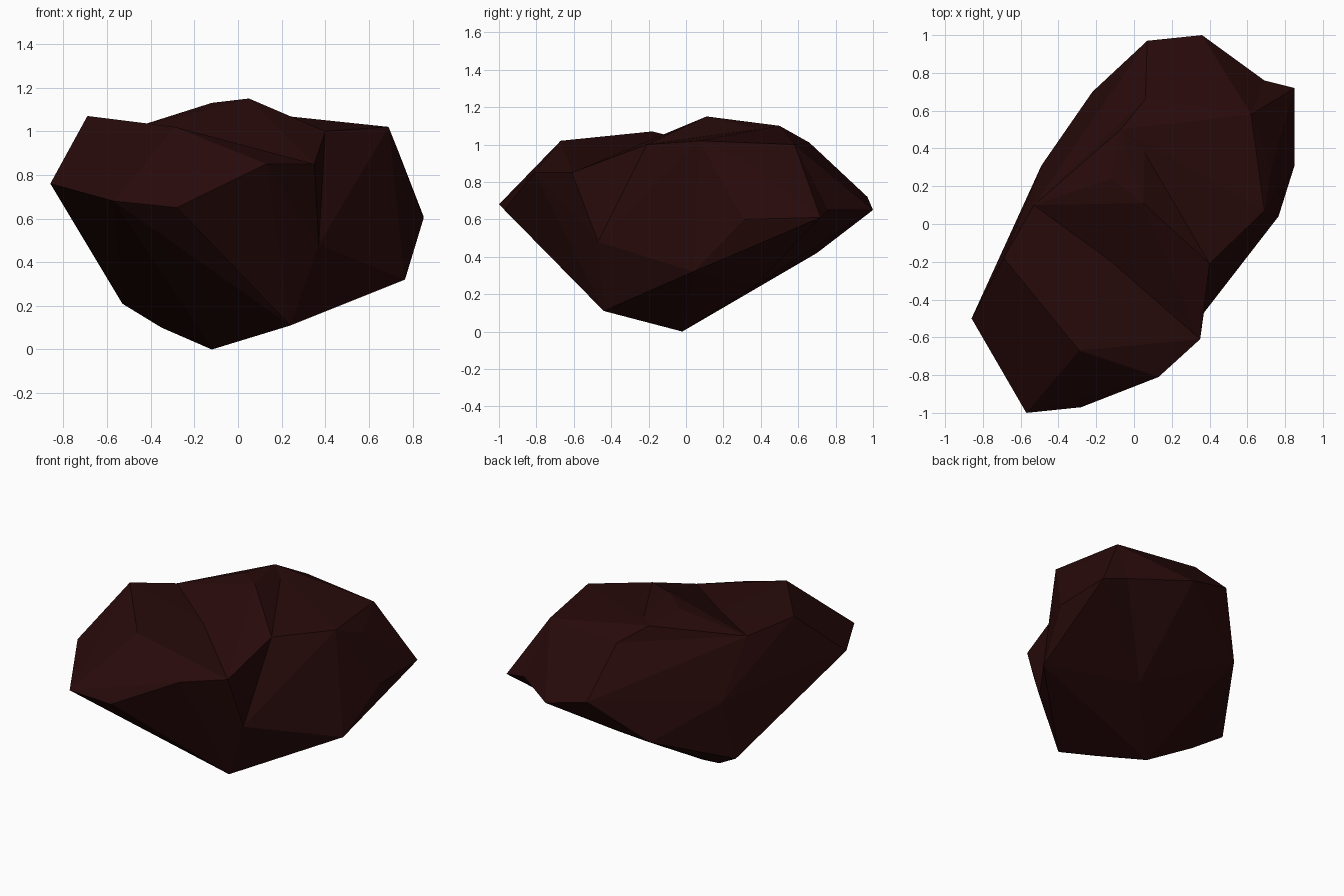
import bpy, bmesh

if "Cube" in bpy.data.objects:
    bpy.data.objects.remove(bpy.data.objects["Cube"])

# Corner points of the boulder, grouped by region
base = [(-.12, -.02, 0), (-.35, .14, .10), (-.53, .22, .21), (-.49, .31, .62),
        (.24, -.44, .11), (.05, -.30, .09)]
left_notch, right_notch = (-.53, .10, 1.0), (.37, -.47, .48)
core, brow = (.05, 0, .5), (.35, -.61, .85)
front = [(-.57, -1, .68), (-.28, -.97, .65), (.13, -.81, .85), brow,
         (-.29, -.67, 1.02), (-.69, -.18, 1.07), (-.86, -.50, .76), (-.10, -.18, .94)]
crest_front = (.40, -.21, 1.0)
top_right, top_side, top_back = (.69, .07, 1.02), (.73, .30, .92), (.62, .58, 1.0)
top_left = (.06, .66, 1.01)
hip, low_right, back_right = (.85, .31, .60), (.765, .04, .32), (.69, .76, .65)
back = [(.36, 1.0, .65), (.07, .97, .72), (-.22, .70, .42)]
under = (.26, .36, .24)
peak, peak_left, peak_back = (.05, .11, 1.15), (-.12, .24, 1.13), (-.07, .50, 1.10)

# Convex blocks that together make the concave boulder
blocks = {
    "rock": base + back + [left_notch, right_notch, crest_front, top_right, top_side,
                           top_back, top_left, hip, low_right, back_right, under],
    "front_lobe": base + front + [left_notch, right_notch],
    "saddle": [left_notch, peak_left, peak, crest_front, brow, right_notch, core],
    "crest": [left_notch, peak_left, peak, peak_back, crest_front, top_left, core],
    "plateau": [peak_back, crest_front, top_right, top_side, top_back, top_left, core],
    "side_spur": [(.85, .72, .61), hip, back_right, top_side, top_back,
                  low_right, under, core],
}

stone = bpy.data.materials.new("dark red brown stone")
stone.diffuse_color = (.021, .0030, .0030, 1)
stone.use_nodes = True
stone.node_tree.nodes["Principled BSDF"].inputs["Base Color"].default_value = stone.diffuse_color


def chiselled_block(name, points):
    """Flat-faced block: the convex hull of its corners."""
    bm = bmesh.new()
    for p in points:
        bm.verts.new(p)
    bmesh.ops.convex_hull(bm, input=bm.verts[:])
    loose = [v for v in bm.verts if not v.link_faces]
    bmesh.ops.delete(bm, geom=loose, context='VERTS')
    bmesh.ops.recalc_face_normals(bm, faces=bm.faces[:])
    mesh = bpy.data.meshes.new(name)
    bm.to_mesh(mesh)
    bm.free()
    mesh.materials.append(stone)
    obj = bpy.data.objects.new(name, mesh)
    bpy.context.collection.objects.link(obj)
    return obj


objs = [chiselled_block(n, p) for n, p in blocks.items()]

# Fuse every block into the first one
rock = objs[0]
bpy.context.view_layer.objects.active = rock
for block in objs[1:]:
    mod = rock.modifiers.new("fuse", 'BOOLEAN')
    mod.operation = 'UNION'
    mod.solver = 'EXACT'
    mod.object = block
    bpy.ops.object.modifier_apply(modifier=mod.name)
    bpy.data.objects.remove(block)
